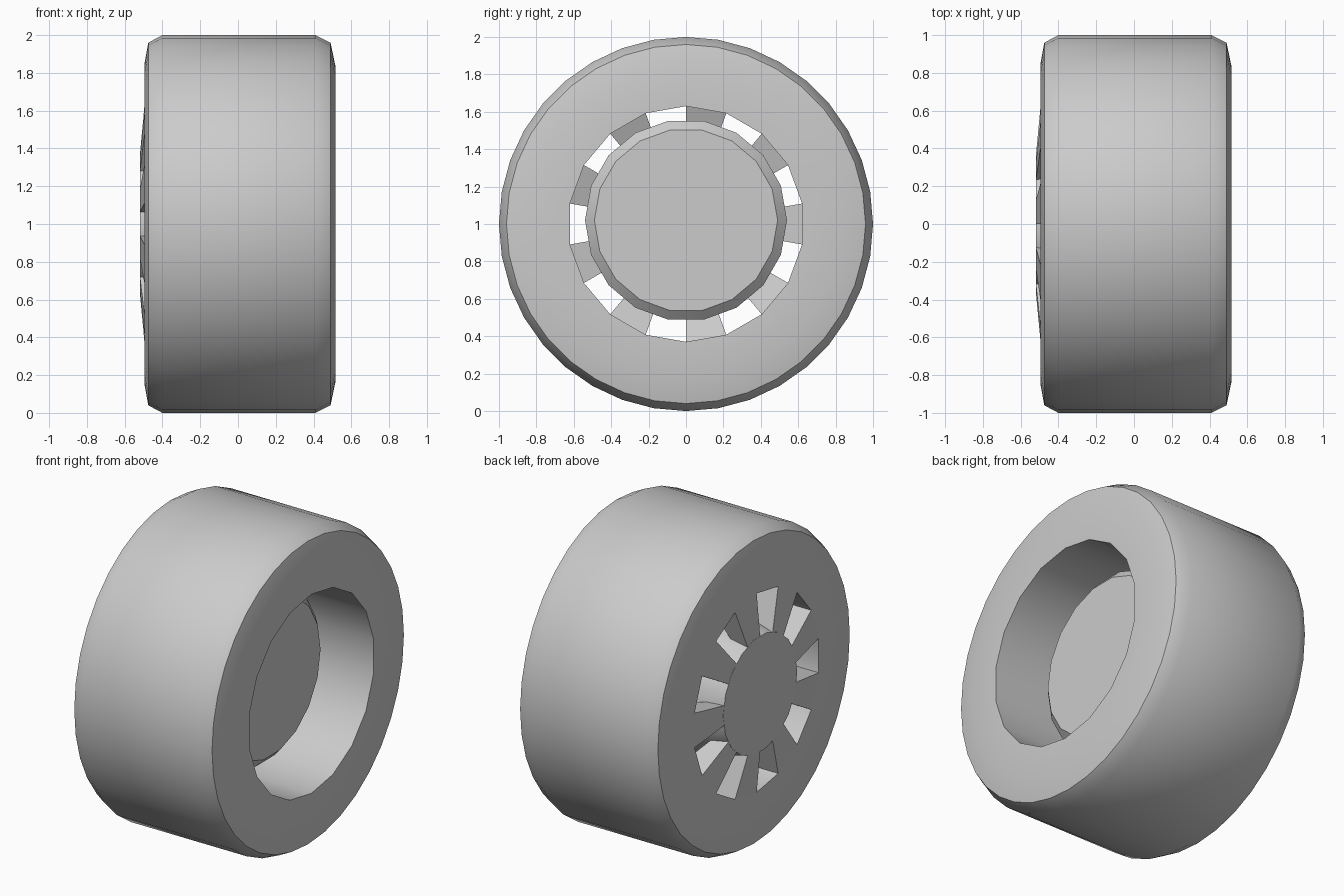
import bpy, bmesh
from math import sin, cos, radians, pi

cube = bpy.data.objects.get("Cube")
if cube:
    bpy.data.objects.remove(cube, do_unlink=True)

grey = bpy.data.materials.new("plain grey")
grey.use_nodes = True
grey.diffuse_color = (0.6, 0.6, 0.6, 1)
grey.node_tree.nodes["Principled BSDF"].inputs["Base Color"].default_value = (0.6, 0.6, 0.6, 1)


def point(x, r, angle, lift=0):
    """Point on a circle round the axle; angle runs from the top towards +y."""
    return (x, r * sin(angle), 1 + lift + r * cos(angle))


def finish(bm, name, sharp):
    bmesh.ops.recalc_face_normals(bm, faces=bm.faces)
    mesh = bpy.data.meshes.new(name)
    bm.to_mesh(mesh)
    bm.free()
    ob = bpy.data.objects.new(name, mesh)
    bpy.context.collection.objects.link(ob)
    mesh.materials.append(grey)
    bpy.ops.object.select_all(action='DESELECT')
    ob.select_set(True)
    bpy.context.view_layer.objects.active = ob
    bpy.ops.object.shade_smooth_by_angle(angle=radians(sharp))


def bridge(bm, a, b):
    n = len(a)
    for i in range(n):
        j = (i + 1) % n
        bm.faces.new((a[i], a[j], b[j], b[i]))


# Tyre: 36-sided tread, with an 18-sided bore
profile = [(0.515, 0.63), (0.515, 0.84), (0.49, 0.96), (0.41, 1.0),
           (-0.40, 1.0), (-0.475, 0.96), (-0.495, 0.85), (-0.495, 0.63)]
bm = bmesh.new()
rings = []
for x, r in profile:
    ring = []
    for i in range(36):
        flat = cos(pi / 18) if r < 0.7 and i % 2 else 1
        ring.append(bm.verts.new(point(x, r * flat, i * pi / 18)))
    rings.append(ring)
for a, b in zip(rings, rings[1:] + rings[:1]):
    bridge(bm, a, b)
finish(bm, "tyre", 35)

# Hub: flared drum with a chamfered inner end
bm = bmesh.new()
rings = []
for x, r, lift in [(-0.52, 0.37, 0), (0.19, 0.54, 0.02), (0.235, 0.49, 0.02)]:
    rings.append([bm.verts.new(point(x, r, (i + 0.5) * pi / 9, lift)) for i in range(18)])
for a, b in zip(rings, rings[1:]):
    bridge(bm, a, b)
bm.faces.new(rings[0])
bm.faces.new(rings[-1])
finish(bm, "hub", 30)

# Spokes: nine tapered blocks, with open slots between them
bm = bmesh.new()
section = [(-0.52, 0.36), (-0.495, 0.63), (-0.31, 0.63), (-0.42, 0.36)]
for k in range(9):
    start = k * pi / 4.5
    sides = [[bm.verts.new(point(x, r, start + t)) for x, r in section] for t in (0, pi / 9)]
    bridge(bm, *sides)
    for side in sides:
        bm.faces.new(side)
finish(bm, "spokes", 30)
